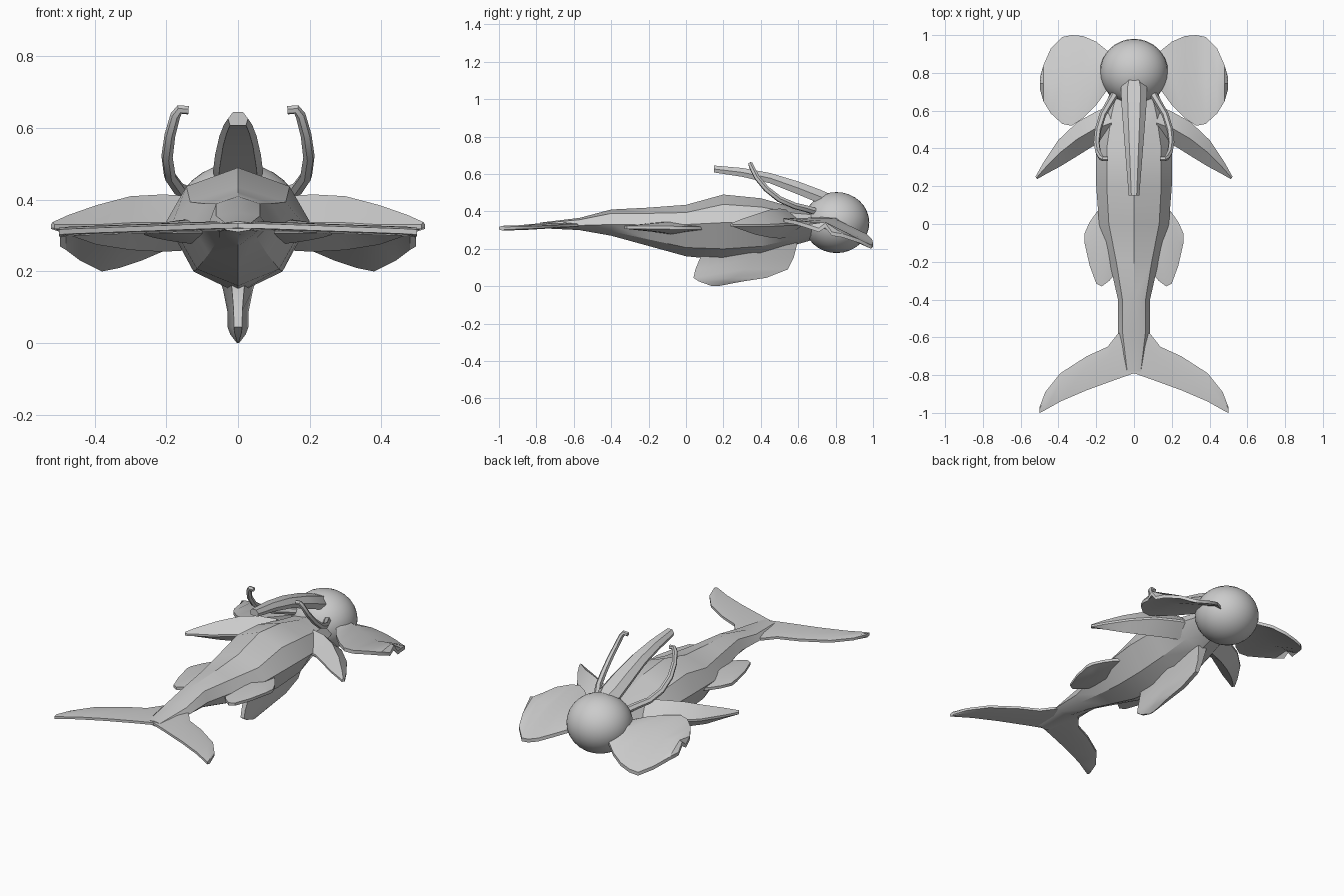
import bpy, bmesh, math
from mathutils import Vector

cube = bpy.data.objects.get("Cube")
if cube:
    bpy.data.objects.remove(cube, do_unlink=True)

grey = bpy.data.materials.new("skin_grey")
grey.use_nodes = True
colour = (0.6, 0.6, 0.6, 1)
grey.diffuse_color = colour
grey.node_tree.nodes["Principled BSDF"].inputs["Base Color"].default_value = colour


def finish(ob, mirror=False):
    """Mirror, colour and shade a part."""
    bpy.ops.object.select_all(action='DESELECT')
    ob.select_set(True)
    bpy.context.view_layer.objects.active = ob
    if mirror:
        ob.modifiers.new("mirror", 'MIRROR')
        bpy.ops.object.convert(target='MESH')
    ob.data.materials.clear()
    ob.data.materials.append(grey)
    bpy.ops.object.shade_smooth_by_angle(angle=math.radians(30))


def loft(name, rings, mirror=False):
    """Skin a closed surface over rings with equal point counts."""
    bm = bmesh.new()
    loops = [[bm.verts.new(p) for p in ring] for ring in rings]
    n = len(loops[0])
    for a, b in zip(loops, loops[1:]):
        for i in range(n):
            j = (i + 1) % n
            bm.faces.new((a[i], a[j], b[j], b[i]))
    bm.faces.new(loops[0])
    bm.faces.new(loops[-1])
    bmesh.ops.recalc_face_normals(bm, faces=bm.faces)
    mesh = bpy.data.meshes.new(name)
    bm.to_mesh(mesh)
    bm.free()
    ob = bpy.data.objects.new(name, mesh)
    bpy.context.collection.objects.link(ob)
    finish(ob, mirror)


def both_sides(half, y):
    """Full ring at y from a right-hand half profile of (x, z) points."""
    other = [(-x, z) for x, z in reversed(half) if x > 0]
    return [(x, y, z) for x, z in half + other]


def blade(lead, trail, axis, edge, thick, mid=0.45, bow=0.0):
    """Six-sided fin section between a leading and a trailing point."""
    lead, trail, axis = Vector(lead), Vector(trail), Vector(axis)
    centre = lead.lerp(trail, mid) + axis * bow
    return [lead + axis * edge, centre + axis * thick, trail + axis * edge,
            trail - axis * edge, centre - axis * thick, lead - axis * edge]


UP, SIDE = (0, 0, 1), (1, 0, 0)

# Body: y, half width, top, bottom, side height
rings = []
for y, w, top, low, side in [
        (-0.78, 0.05, 0.34, 0.31, 0.325), (-0.57, 0.085, 0.365, 0.3, 0.325),
        (-0.4, 0.085, 0.41, 0.27, 0.33), (-0.2, 0.13, 0.42, 0.215, 0.33),
        (0, 0.185, 0.435, 0.16, 0.33), (0.2, 0.2, 0.49, 0.14, 0.34),
        (0.4, 0.2, 0.47, 0.16, 0.34), (0.58, 0.165, 0.42, 0.22, 0.33),
        (0.72, 0.12, 0.4, 0.26, 0.33)]:
    h = top - low
    half = [(0, top), (w * 0.72, top - h * 0.15), (w, side),
            (w * 0.62, low + h * 0.17), (0, low)]
    rings.append(both_sides(half, y))
loft("body", rings)

# Head
bpy.ops.mesh.primitive_uv_sphere_add(segments=32, ring_count=16, radius=1,
                                     location=(0, 0.805, 0.34))
head = bpy.context.object
head.name = "head"
head.scale = (0.18, 0.175, 0.163)
finish(head)

# Trunk: y, half width, top, bottom
rings = []
for y, w, top, low in [
        (0.15, 0.028, 0.645, 0.608), (0.3, 0.04, 0.632, 0.585),
        (0.45, 0.052, 0.605, 0.55), (0.6, 0.064, 0.56, 0.49),
        (0.72, 0.07, 0.515, 0.44), (0.82, 0.03, 0.47, 0.4)]:
    half = [(w * 0.5, top), (w, (top + low) / 2), (w * 0.8, low)]
    rings.append(both_sides(half, y))
loft("trunk", rings)

# Ears: x, leading y and z, trailing y and z
loft("ears", [blade((x, ya, za), (x, yb, zb), UP, 0.01, 0.013, 0.5, 0.035)
              for x, ya, za, yb, zb in [
                  (0.12, 0.9, 0.3, 0.74, 0.35), (0.2, 0.965, 0.27, 0.63, 0.355),
                  (0.27, 0.995, 0.24, 0.56, 0.355), (0.33, 1, 0.22, 0.52, 0.355),
                  (0.38, 0.99, 0.21, 0.53, 0.35), (0.44, 0.93, 0.24, 0.585, 0.34),
                  (0.48, 0.84, 0.27, 0.65, 0.32), (0.497, 0.78, 0.28, 0.71, 0.3)]],
     True)

# Tusks
curve = bpy.data.curves.new("tusks", 'CURVE')
curve.dimensions = '3D'
curve.bevel_depth = 0.017
curve.bevel_resolution = 1
curve.use_fill_caps = True
path = [(0.1, 0.69, 0.4), (0.13, 0.64, 0.415), (0.165, 0.58, 0.43),
        (0.19, 0.5, 0.465), (0.198, 0.43, 0.52), (0.19, 0.38, 0.58),
        (0.175, 0.352, 0.635), (0.163, 0.345, 0.652), (0.138, 0.345, 0.65)]
spline = curve.splines.new('POLY')
spline.points.add(len(path) - 1)
for i, (point, co) in enumerate(zip(spline.points, path)):
    point.co = (*co, 1)
    point.radius = 1.2 - 0.06 * i
tusks = bpy.data.objects.new("tusks", curve)
bpy.context.collection.objects.link(tusks)
finish(tusks, True)

# Front fins: leading point, trailing point, half depth
loft("front_fins", [blade(a, b, UP, 0.006, t, 0.5, 0.005) for a, b, t in [
    ((0.12, 0.63, 0.33), (0.12, 0.44, 0.33), 0.075),
    ((0.2, 0.595, 0.33), (0.22, 0.41, 0.33), 0.08),
    ((0.3, 0.54, 0.33), (0.3, 0.36, 0.33), 0.075),
    ((0.4, 0.445, 0.325), (0.39, 0.305, 0.325), 0.055),
    ((0.48, 0.325, 0.325), (0.465, 0.265, 0.325), 0.028),
    ((0.522, 0.25, 0.325), (0.512, 0.238, 0.325), 0.008)]], True)

# Rear side fins: x, leading y, trailing y, half depth
loft("rear_fins", [blade((x, a, 0.31), (x, b, 0.315), UP, 0.008, t)
                   for x, a, b, t in [
                       (0.08, 0.1, -0.24, 0.035), (0.13, 0.1, -0.3, 0.035),
                       (0.17, 0.09, -0.33, 0.03), (0.2, 0.06, -0.315, 0.025),
                       (0.235, 0.01, -0.22, 0.018), (0.262, -0.05, -0.1, 0.01)]],
     True)

# Keel fin: height, leading y, trailing y, half width
loft("keel_fin", [blade((0, a, z), (0, b, z), SIDE, w * 0.4, w)
                  for z, a, b, w in [
                      (0.23, 0.595, 0.07, 0.07), (0.15, 0.575, 0.075, 0.042),
                      (0.09, 0.545, 0.05, 0.03), (0.045, 0.43, 0.04, 0.029),
                      (0.025, 0.3, 0.07, 0.022), (0, 0.17, 0.14, 0.003)]])

# Tail flukes: x, leading y, trailing y, height
loft("tail_flukes", [blade((x, a, z), (x, b, z), UP, 0.007, 0.013, 0.3)
                     for x, a, b, z in [
                         (0, -0.55, -0.79, 0.328), (0.085, -0.58, -0.82, 0.326),
                         (0.14, -0.65, -0.84, 0.324), (0.25, -0.7, -0.88, 0.32),
                         (0.39, -0.79, -0.94, 0.315), (0.47, -0.89, -0.985, 0.312),
                         (0.5, -0.97, -1, 0.31)]], True)
